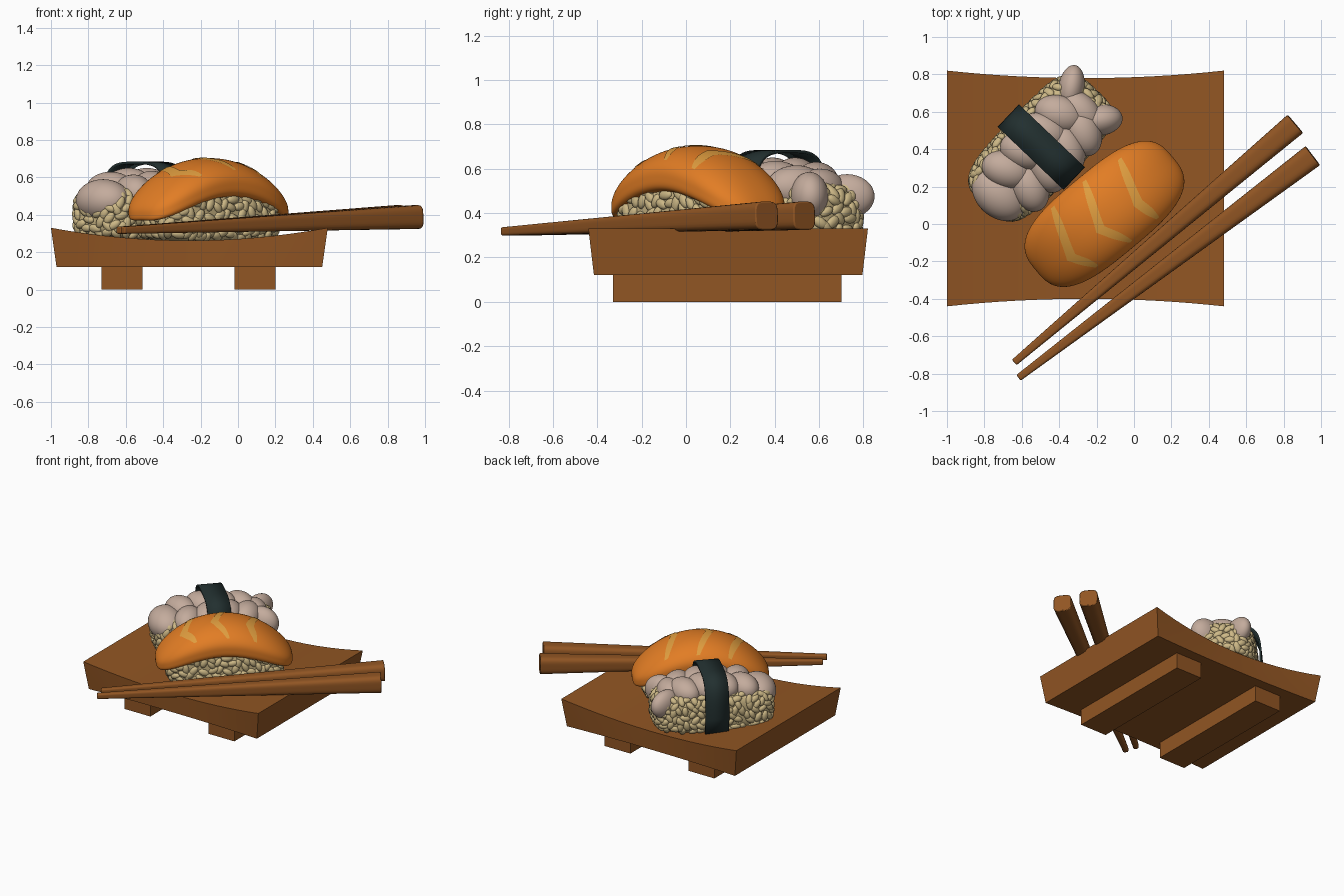
import bpy, bmesh, math, random
from mathutils import Matrix, Vector

if "Cube" in bpy.data.objects:
    bpy.data.objects.remove(bpy.data.objects["Cube"])

random.seed(4)


def material(name, rgb):
    m = bpy.data.materials.new(name)
    m.diffuse_color = (*rgb, 1)
    m.use_nodes = True
    m.node_tree.nodes["Principled BSDF"].inputs["Base Color"].default_value = m.diffuse_color
    return m


WOOD = material("brown wood", (0.285, 0.092, 0.017))
RICE = material("cream rice", (0.61, 0.48, 0.24))
SALMON = material("orange fish", (0.76, 0.205, 0.018))
FAT = material("light orange stripe", (0.745, 0.34, 0.05))
SHRIMP = material("pale pink shrimp", (0.55, 0.41, 0.335))
NORI = material("dark green seaweed", (0.016, 0.029, 0.029))


def finish(name, bm, mat, matrix=Matrix(), angle=180):
    me = bpy.data.meshes.new(name)
    bm.to_mesh(me)
    bm.free()
    me.materials.append(mat)
    ob = bpy.data.objects.new(name, me)
    ob.matrix_world = matrix
    bpy.context.collection.objects.link(ob)
    bpy.ops.object.select_all(action='DESELECT')
    ob.select_set(True)
    bpy.context.view_layer.objects.active = ob
    bpy.ops.object.shade_smooth_by_angle(angle=math.radians(angle))
    return ob


def place(x, y, degrees):
    return Matrix.Translation((x, y, 0)) @ Matrix.Rotation(math.radians(degrees), 4, 'Z')


def squircle(d, size, n):
    """Point on a superellipsoid of half sizes `size` in direction d."""
    r = sum(abs(c) ** n for c in d) ** (-1 / n)
    return Vector([c * r * s for c, s in zip(d, size)])


# --- Serving board: dished top, tapered sides, two feet ---
bm = bmesh.new()
bmesh.ops.create_cube(bm, size=2)
bmesh.ops.subdivide_edges(bm, edges=bm.edges[:], cuts=15, use_grid_fill=True)
for v in bm.verts:
    u, w, t = v.co.x, v.co.y, (v.co.z + 1) / 2
    waist = 1 - u * u
    half_y = 0.605 + 0.025 * t - (0.02 + 0.02 * t) * waist
    top = 0.33 - 0.068 * waist
    v.co = (-0.26 + u * (0.71 + 0.03 * t), 0.19 + w * half_y, 0.12 + (top - 0.12) * t)
finish("serving_board", bm, WOOD, angle=30)

for side, x in (("left", -0.62), ("right", 0.09)):
    bm = bmesh.new()
    bmesh.ops.create_cube(bm, size=1, matrix=Matrix.LocRotScale(
        Vector((x, 0.185, 0.065)), None, Vector((0.22, 1.03, 0.13))))
    finish(side + "_board_foot", bm, WOOD, angle=30)


# --- Rice blocks: solid core covered in scattered grains ---
def rice_block(name, matrix, size, zc, top_normal):
    bm = bmesh.new()
    bmesh.ops.create_icosphere(bm, subdivisions=5, radius=1)
    for v in bm.verts:
        v.co = squircle(v.co, size, 4) + Vector((0, 0, zc))
    finish(name + "_core", bm, RICE, matrix)

    spots = []
    for _ in range(5000):
        d = Vector([random.uniform(-1, 1) for _ in range(3)])
        p = squircle(d, size, 4)
        n = Vector([math.copysign(abs(c / s) ** 3, c) / s for c, s in zip(p, size)]).normalized()
        if n.z > top_normal or n.z < -0.75:
            continue
        if all((p - q).length_squared > 0.037 ** 2 for q, _ in spots):
            spots.append((p, n))

    ball = bmesh.new()
    bmesh.ops.create_icosphere(ball, subdivisions=2, radius=1)
    ball.verts.index_update()
    shape = [v.co.copy() for v in ball.verts]
    tris = [[v.index for v in f.verts] for f in ball.faces]
    ball.free()
    bm = bmesh.new()
    for p, n in spots:
        turn = n.to_track_quat('Z', 'Y').to_matrix() @ Matrix.Rotation(random.uniform(0, math.pi), 3, 'Z')
        k = random.uniform(0.9, 1.1)
        vs = [bm.verts.new(p + Vector((0, 0, zc)) + turn @ Vector((c.x * 0.039 * k, c.y * 0.023 * k, c.z * 0.018)))
              for c in shape]
        for t in tris:
            bm.faces.new([vs[i] for i in t])
    finish(name + "_grains", bm, RICE, matrix)


fish_place = place(-0.158, 0.054, 39.7)
shrimp_place = place(-0.5, 0.407, 46.4)
rice_block("fish_rice", fish_place, (0.40, 0.20, 0.155), 0.40, 0.8)
rice_block("shrimp_rice", shrimp_place, (0.415, 0.202, 0.15), 0.40, 0.95)

# --- Fish slice: superellipsoid slab bent over the rice ---
FISH = (0.475, 0.235, 0.098)


def sag(u, v):
    return 0.605 - 0.9 * u * u - 0.9 * v * v


bm = bmesh.new()
bmesh.ops.create_icosphere(bm, subdivisions=6, radius=1)
for v in bm.verts:
    p = squircle(v.co, FISH, 3)
    v.co = (p.x, p.y, p.z + sag(p.x, p.y))
finish("fish_slice", bm, SALMON, fish_place)

# Pale bent stripes lying on the fish
bends = [((-0.19, 0.205), (-0.285, -0.065), (-0.21, -0.19)),
         ((0.03, 0.205), (-0.07, -0.05), (0.015, -0.205)),
         ((0.25, 0.175), (0.175, -0.07), (0.205, -0.20))]
bm = bmesh.new()
for a, b, c in bends:
    rows = []
    for i in range(21):
        t = i / 10
        p, q, f = (a, b, t) if t <= 1 else (b, c, t - 1)
        u0, v0 = p[0] + (q[0] - p[0]) * f, p[1] + (q[1] - p[1]) * f
        w = 0.012 + 0.02 * (1 - abs(t - 1)) + 0.004 * math.sin(t * 5)
        row = []
        for j in range(-2, 3):
            u = u0 + w * j / 2
            h = max(0.02, 1 - abs(u / FISH[0]) ** 3 - abs(v0 / FISH[1]) ** 3) ** (1 / 3) * FISH[2]
            row.append(bm.verts.new((u, v0, sag(u, v0) + h + 0.004)))
        rows.append(row)
    for r, s in zip(rows, rows[1:]):
        for j in range(4):
            bm.faces.new((r[j], s[j], s[j + 1], r[j + 1]))
finish("fish_stripes", bm, FAT, fish_place)

# --- Shrimp: overlapping paired lobes and two tail fins ---
# (u, v, z, half sizes, turn in degrees)
lobes = [(-0.33, -0.01, 0.475, (0.125, 0.165, 0.115), 0)]
for u, z in ((-0.21, 0.535), (-0.07, 0.555), (0.07, 0.555), (0.20, 0.535)):
    lobes += [(u, 0.05, z, (0.10, 0.135, 0.095), 25),
              (u + 0.02, -0.10, z - 0.02, (0.10, 0.14, 0.10), -25)]
lobes += [(0.29, -0.02, 0.51, (0.09, 0.13, 0.09), 0),
          (0.345, 0.10, 0.475, (0.125, 0.07, 0.10), 35),
          (0.325, -0.125, 0.475, (0.125, 0.085, 0.11), -40)]
bm = bmesh.new()
for u, v, z, size, turn in lobes:
    bmesh.ops.create_icosphere(bm, subdivisions=4, radius=1, matrix=Matrix.Translation((u, v, z))
                               @ Matrix.Rotation(math.radians(turn), 4, 'Z') @ Matrix.Diagonal((*size, 1)))
finish("shrimp", bm, SHRIMP, shrimp_place)

# --- Seaweed band wrapped over the shrimp ---
bm = bmesh.new()
outline = [(0.215, 0.255)]
for i in range(33):
    a = math.pi * i / 32
    c, s = math.cos(a), math.sin(a)
    outline.append((0.23 * math.copysign(abs(c) ** 0.55, c), 0.39 + 0.28 * abs(s) ** 0.55))
outline.append((-0.215, 0.255))
pairs = [[bm.verts.new((x, v, z)) for x in (-0.077, 0.089)] for v, z in outline]
for p, q in zip(pairs, pairs[1:]):
    bm.faces.new((p[0], p[1], q[1], q[0]))
band = finish("seaweed_band", bm, NORI, shrimp_place, 40)
mod = band.modifiers.new("thickness", 'SOLIDIFY')
mod.thickness = 0.014

# --- Chopsticks: tapered rounded-square rods ---
sticks = {"back": ((-0.64, -0.74, 0.317), (0.862, 0.535, 0.388)),
          "front": ((-0.617, -0.822, 0.317), (0.955, 0.365, 0.388))}
for side, (tip, end) in sticks.items():
    tip, end = Vector(tip), Vector(end)
    axis = end - tip
    bm = bmesh.new()
    bmesh.ops.create_cone(bm, cap_ends=True, segments=32, radius1=0.019, radius2=0.064, depth=axis.length)
    for v in bm.verts:
        r = math.hypot(v.co.x, v.co.y)
        k = (abs(v.co.x / r) ** 4 + abs(v.co.y / r) ** 4) ** -0.25
        v.co.x *= k
        v.co.y *= k
    rod = finish(side + "_chopstick", bm, WOOD, Matrix.Translation((tip + end) / 2)
                 @ axis.to_track_quat('Z', 'Y').to_matrix().to_4x4(), 40)
    mod = rod.modifiers.new("soft_ends", 'BEVEL')
    mod.width, mod.segments, mod.angle_limit = 0.006, 2, math.radians(60)
